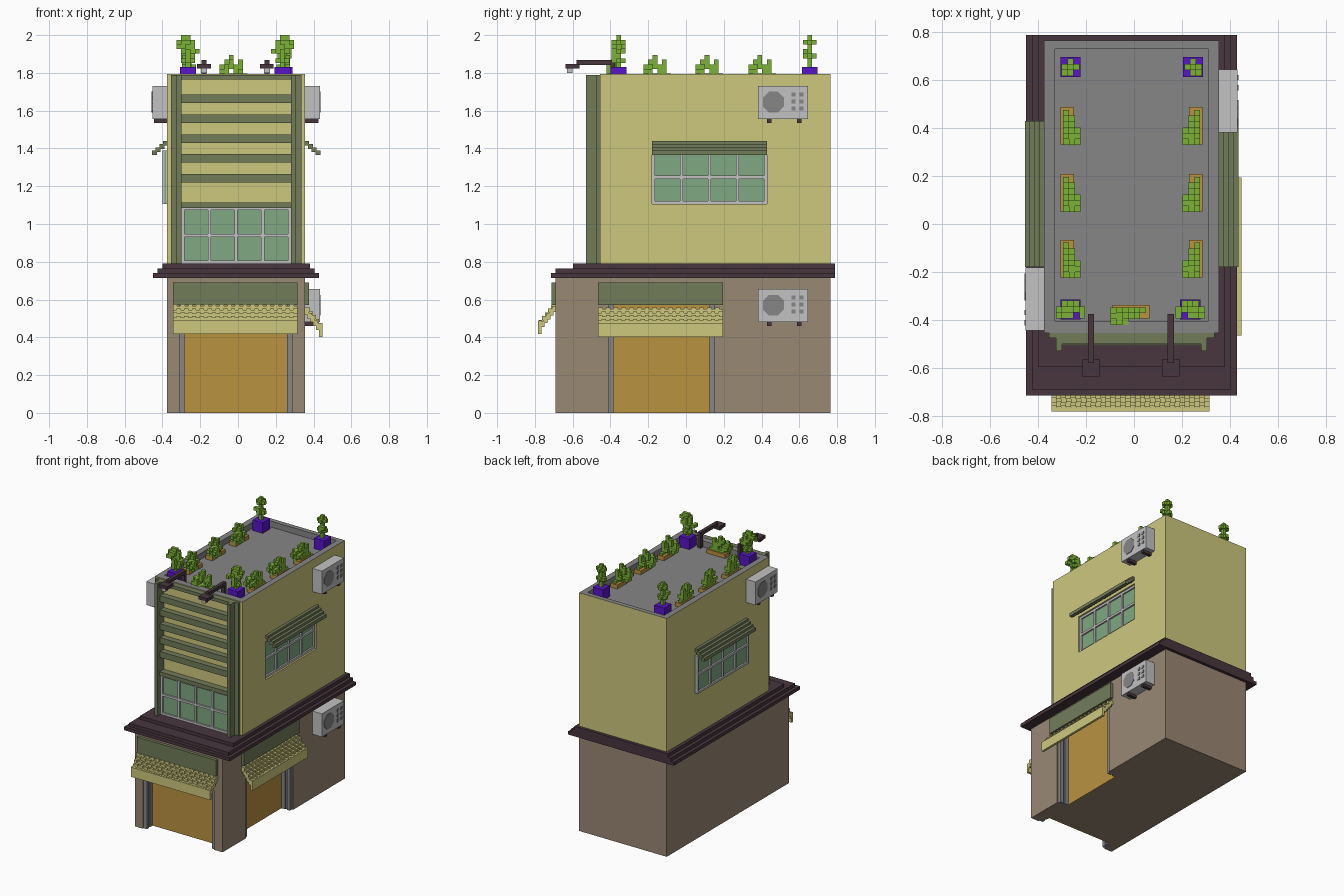
import bpy, bmesh
from math import radians
from mathutils import Matrix, Vector

if "Cube" in bpy.data.objects:
    bpy.data.objects.remove(bpy.data.objects["Cube"])


def material(name, r, g, b):
    m = bpy.data.materials.new(name)
    m.use_nodes = True
    lin = [((c / 255 + 0.055) / 1.055) ** 2.4 for c in (r, g, b)] + [1]
    m.diffuse_color = lin
    m.node_tree.nodes["Principled BSDF"].inputs["Base Color"].default_value = lin
    return m


yellow = material("yellow_plaster", 206, 200, 126)
brown = material("brown_plaster", 154, 136, 116)
ochre = material("ochre_wood", 186, 146, 64)
maroon = material("dark_maroon", 72, 54, 62)
olive = material("olive_trim", 114, 124, 90)
pale = material("pale_grey", 194, 194, 196)
grey = material("mid_grey", 134, 134, 134)
glass = material("green_glass", 128, 168, 130)
leaf = material("leaf_green", 124, 178, 54)
purple = material("purple_pot", 88, 20, 200)

# Facing frames: u runs rightwards, o is distance outwards
FRONT = Matrix.Identity(3)
LEFT = Matrix.Rotation(radians(90), 3, "Z")
RIGHT = Matrix.Rotation(radians(-90), 3, "Z")


def finish(bm, name, mat):
    bmesh.ops.recalc_face_normals(bm, faces=bm.faces[:])
    me = bpy.data.meshes.new(name)
    bm.to_mesh(me)
    bm.free()
    me.materials.append(mat)
    ob = bpy.data.objects.new(name, me)
    bpy.context.collection.objects.link(ob)
    return ob


def boxes(name, mat, items):
    """Each item: x0, x1, y0, y1, z0, z1."""
    bm = bmesh.new()
    for x0, x1, y0, y1, z0, z1 in items:
        vs = bmesh.ops.create_cube(bm, size=1)["verts"]
        for v in vs:
            v.co = Vector(((x0 + x1) / 2 + v.co.x * (x1 - x0),
                           (y0 + y1) / 2 + v.co.y * (y1 - y0),
                           (z0 + z1) / 2 + v.co.z * (z1 - z0)))
    return finish(bm, name, mat)


def panel(name, mat, face, items):
    """Each item: u0, u1, o0, o1, z0, z1 on a facade."""
    ob = boxes(name, mat, [(a, b, -d, -c, e, f) for a, b, c, d, e, f in items])
    ob.data.transform(face.to_4x4())
    return ob


def cut(ob, cutter):
    cutter.hide_render = True
    mod = ob.modifiers.new("cut", "BOOLEAN")
    mod.operation, mod.solver, mod.object = "DIFFERENCE", "EXACT", cutter
    bpy.context.view_layer.objects.active = ob
    bpy.ops.object.modifier_apply(modifier=mod.name)
    bpy.data.objects.remove(cutter)


CX = -0.01  # facade centre line

# Ground floor with door recesses
ground = boxes("ground_floor", brown, [(-.375, .355, -.69, .765, 0, .72)])
cut(ground, panel("front_cutter", brown, FRONT, [(-.31, .285, .6, .8, -.1, .57)]))
cut(ground, panel("side_cutter", brown, LEFT, [(-.41, .15, .265, .5, -.1, .57)]))

# Stepped cornice
boxes("cornice", maroon, [
    (CX - w, CX + w, y, .788, z, z + .025)
    for w, y, z in ((.44, -.715, .715), (.415, -.69, .74), (.39, -.597, .765))])

# Upper floor: hollow roof and a window recess
upper = boxes("upper_floor", yellow, [(-.375, .355, -.455, .765, .78, 1.795)])
cut(upper, boxes("roof_cutter", yellow, [(-.33, .31, -.405, .73, 1.75, 2)]))
cut(upper, panel("window_cutter", yellow, LEFT, [(-.18, .43, .315, .5, 1.105, 1.39)]))
upper.data.materials.append(grey)
for p in upper.data.polygons:
    c = p.center
    inner = abs(c.x - CX) < .33 and -.42 < c.y < .74
    if c.z > 1.74 and (inner or p.normal.z > .5):
        p.material_index = 1

# Facade pillars and slats
for s, side in ((-1, "right"), (1, "left")):
    spans = ((.29, .315, .53), (.315, .345, .475))
    boxes(side + "_pillar", olive, [
        (*sorted((CX + s * a, CX + s * b)), -o, -.45, .79, 1.79) for a, b, o in spans])
panel("facade_slats", olive, FRONT, [
    (-.3, .28, .45, .5, z, z + .045) for z in [1.22 + .105 * i for i in range(5)]]
    + [(-.3, .28, .45, .5, 1.765, 1.79), (-.3, .28, .45, .505, 1.085, 1.115)])


def window(name, face, u0, u1, o, z0, z1):
    t = .016
    panel(name + "_glass", glass, face, [(u0, u1, o - .02, o - .012, z0, z1)])
    du, zm = (u1 - u0 - t) / 4, (z0 + z1 - t) / 2
    bars = [(u0 + du * i, u0 + du * i + t, o - .025, o, z0, z1) for i in range(5)]
    bars += [(u0, u1, o - .025, o, z, z + t) for z in (z0, zm, z1 - t)]
    panel(name + "_frame", pale, face, bars)


window("front_window", FRONT, -.3, .28, .495, .79, 1.09)
window("left_window", LEFT, -.18, .43, .342, 1.105, 1.39)
window("right_window", RIGHT, -.43, .18, .4, 1.105, 1.39)

# Stepped shades over the side windows
for name, face, u0, o in (("left", LEFT, -.18, .35), ("right", RIGHT, -.43, .37)):
    panel(name + "_window_shade", olive, face, [
        (u0, u0 + .61, o + .02 * i, o + .02 * i + .026, 1.415 - .017 * i, 1.44 - .017 * i)
        for i in range(4)])


def shop_front(name, face, u0, u1, wall, top, d0, d1):
    """Sign, tiled awning, door and jambs."""
    panel(name + "_sign", olive, face, [(u0, u1, wall - .01, wall + .022, .57, .69)])
    steps, tiles = [], []
    for i in range(5):
        o, z = wall + .016 * i, top - .02 * i
        steps.append((u0, u1, o - .005, o + .02, z - .03, z))
        n = 16
        pitch = (u1 - u0) / n
        for k in range(n):
            u = u0 + pitch * (k + (i % 2) * .45)
            tiles.append((u, u + pitch * .55, o, o + .025, z - .012, z + .007))
    steps.append((u0, u1, wall + .075, wall + .093, top - .147, top - .075))
    panel(name + "_awning", yellow, face, steps)
    panel(name + "_awning_tiles", yellow, face, tiles)
    panel(name + "_door", ochre, face, [(d0, d1, wall - .09, wall - .08, 0, .57)])
    jambs = []
    for a, b in ((d0, d0 + .026), (d1 - .026, d1)):
        jambs += [(a, b, wall - .08, wall - .05, 0, .57), (a, b, wall - .035, wall - .01, 0, .57)]
        c, d = (a, b - .01) if a == d0 else (a + .01, b)
        jambs.append((c, d, wall - .06, wall - .02, 0, .57))
    panel(name + "_door_jambs", grey, face, jambs)


shop_front("front", FRONT, -.345, .315, .69, .565, -.31, .285)
shop_front("side", LEFT, -.465, .195, .355, .55, -.41, .15)


def cooler(name, face, u, o, z):
    """Wall air conditioner with fan, vents and brackets."""
    panel(name + "_case", pale, face, [(u - .132, u + .132, o, o + .078, z, z + .175)])
    f = o + .078
    bm = bmesh.new()
    bmesh.ops.create_cone(bm, cap_ends=True, segments=8, radius1=.06, radius2=.06, depth=.008,
                          matrix=Matrix.Translation((u - .05, -f, z + .09))
                          @ Matrix.Rotation(radians(90), 4, "X")
                          @ Matrix.Rotation(radians(22.5), 4, "Z"))
    fan = finish(bm, name + "_fan", grey)
    fan.data.transform(face.to_4x4())
    panel(name + "_vents", grey, face, [
        (u + a, u + a + .022, f - .004, f + .004, z + b, z + b + .022)
        for a in (.045, .088) for b in (.045, .082, .119)])
    panel(name + "_brackets", maroon, face, [
        (u + a, u + a + .024, o - .01, o + .07, z - .02, z) for a in (-.085, .075)])


cooler("upper_left_cooler", LEFT, .513, .355, 1.555)
cooler("lower_left_cooler", LEFT, .513, .355, .48)
cooler("upper_right_cooler", RIGHT, .313, .375, 1.555)

# Roof lamps overhanging the facade
for x, side in ((-.18, "right"), (.153, "left")):
    boxes(side + "_lamp", maroon, [
        (x - .013, x + .013, -.4, -.375, 1.75, 1.867),
        (x - .013, x + .013, -.58, -.375, 1.842, 1.867),
        (x - .036, x + .036, -.637, -.563, 1.822, 1.846)])
    boxes(side + "_lamp_bulb", pale, [(x - .016, x + .016, -.63, -.6, 1.8, 1.824)])

# Plants from small cubes: layers of rows, listed top to bottom
LOW = [["..X...", ".XX.X.", "..XXX.", "XX.XX.", ".XXXXX"],
       ["......", "..X...", "XXX...", ".X..X.", "XXXX.."],
       ["......", "......", ".X....", "XX....", ".XX..."]]
BUSHY = [[".....", "..X..", ".XX..", "..XX.", ".....", "..X..", "....."],
         [".XX..", "XXXX.", "..XX.", ".XXXX", "..X..", ".XXX.", "..X.."],
         [".....", ".XX..", "XX...", "..X.X", "..X..", "..X..", "....."]]
SLIM = [["...", ".X.", "...", "...", ".X.", "...", "..."],
        [".X.", "XXX", ".X.", ".X.", "XXX", ".X.", ".X."],
        ["...", ".X.", "...", "XX.", ".X.", "...", "..."]]


def plant(name, layers, origin, along, inward, s=.0245):
    items = []
    for k, rows in enumerate(layers):
        for j, row in enumerate(reversed(rows)):
            for i, ch in enumerate(row):
                if ch == "X":
                    p = Vector(origin) + s * (Vector(along) * i + Vector(inward) * k)
                    z, h = p.z + s * j, s / 2
                    items.append((p.x - h, p.x + h, p.y - h, p.y + h, z, z + s))
    boxes(name, leaf, items)


X, Y = Vector((1, 0, 0)), Vector((0, 1, 0))

# Long planters along both edges and one at the front
for i, y in enumerate((-.145, .13, .41)):
    for s, side in ((-1, "right"), (1, "left")):
        x = CX + s * .268
        boxes(f"{side}_planter_{i}", ochre, [(x - .028, x + .028, y - .078, y + .078, 1.75, 1.78)])
        plant(f"{side}_planter_leaves_{i}", LOW, (x + s * .006, y - .068, 1.772), Y, X * -s)
boxes("front_planter", ochre, [(-.09, .065, -.395, -.338, 1.75, 1.78)])
plant("front_planter_leaves", LOW, (-.085, -.36, 1.772), X, -Y)

# Corner pots
for x, y, rows, name in ((-.265, -.357, BUSHY, "front_right"), (.235, -.357, BUSHY, "front_left"),
                         (-.265, .655, SLIM, "back_right"), (.247, .655, SLIM, "back_left")):
    boxes(name + "_pot", purple, [(x - .042, x + .042, y - .042, y + .042, 1.75, 1.83)])
    s = -1 if x > 0 else 1
    w = .0245 * (len(rows[0][0]) // 2)
    plant(name + "_leaves", rows, (x - s * w, y + .0245, 1.828), X * s, -Y)
